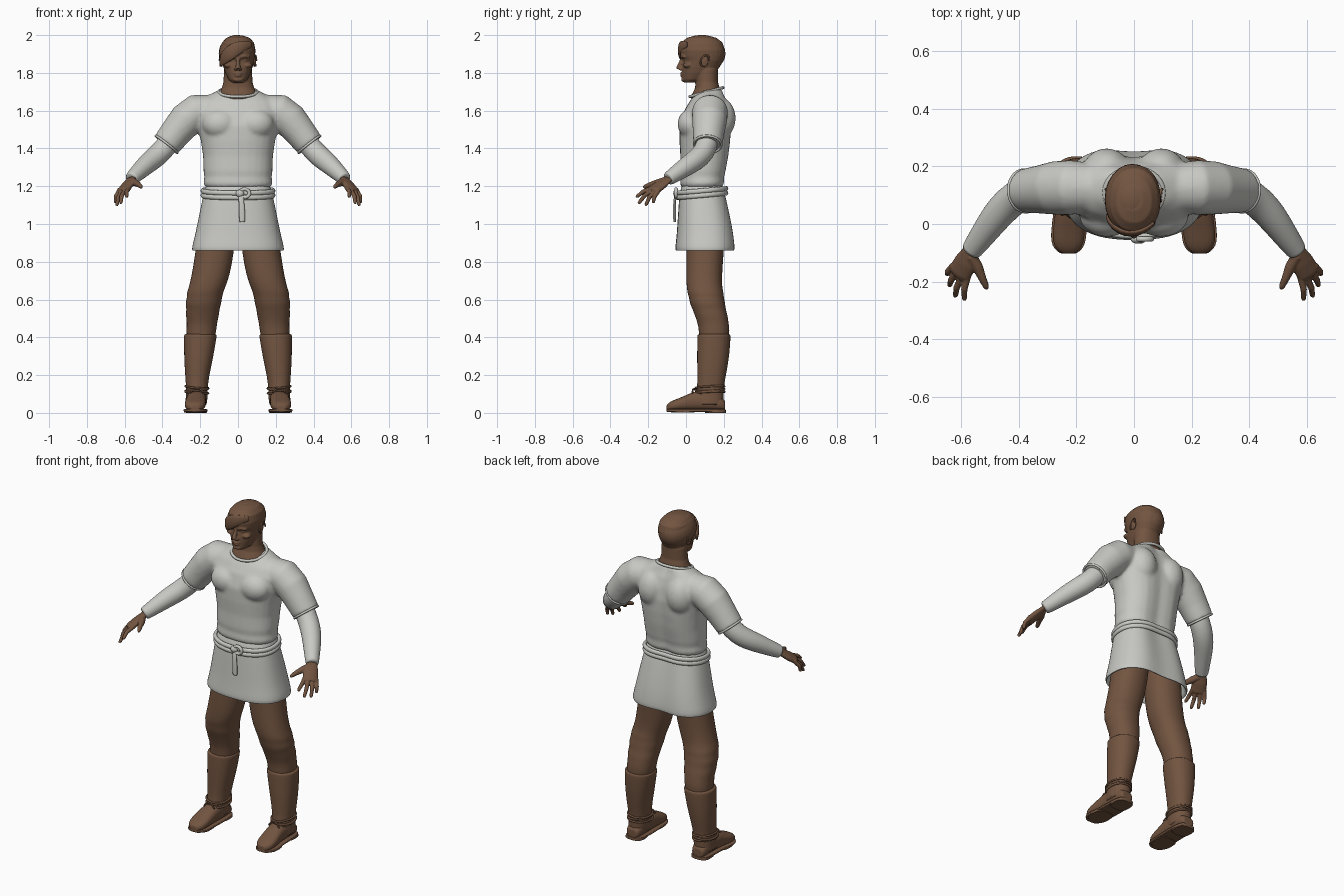
import bpy
import bmesh
import math
from mathutils import Vector, Matrix

default_cube = bpy.data.objects.get("Cube")
if default_cube:
    bpy.data.objects.remove(default_cube, do_unlink=True)


def make_material(name, color):
    material = bpy.data.materials.new(name)
    material.use_nodes = True
    material.diffuse_color = color
    shader = material.node_tree.nodes["Principled BSDF"]
    shader.inputs["Base Color"].default_value = color
    shader.inputs["Roughness"].default_value = 0.8
    return material


BROWN = make_material("warm brown", (0.17, 0.09, 0.052, 1))
CLOTH = make_material("pale grey cloth", (0.58, 0.58, 0.55, 1))


def ring(center, u, v, power=2.0, groove=0.0, count=28):
    """Superellipse cross-section; groove presses in the middle of the back."""
    points = []
    for i in range(count):
        a = math.tau * i / count
        c, s = math.cos(a), math.sin(a)
        p = Vector(center)
        p += Vector(u) * math.copysign(abs(c) ** (2 / power), c)
        p += Vector(v) * math.copysign(abs(s) ** (2 / power), s)
        if s > 0:
            p.y -= groove * math.exp(-(c / 0.25) ** 2)
        points.append(p)
    return points


def loft(bm, rings, closed=False):
    if not closed:  # small inner rings keep the end caps crisp
        def inset(r):
            mid = sum(r, Vector()) / len(r)
            return [mid.lerp(p, 0.85) for p in r]
        rings = [inset(rings[0])] + rings + [inset(rings[-1])]
    rows = [[bm.verts.new(p) for p in r] for r in rings]
    n = len(rows[0])
    pairs = list(zip(rows, rows[1:])) + ([(rows[-1], rows[0])] if closed else [])
    for a, b in pairs:
        for i in range(n):
            j = (i + 1) % n
            bm.faces.new((a[i], a[j], b[j], b[i]))
    if not closed:
        bm.faces.new(rows[0])
        bm.faces.new(rows[-1])


def level(z, x0, x1, y0, y1, power=2.2, groove=0.0):
    return ring(((x0 + x1) / 2, (y0 + y1) / 2, z), ((x1 - x0) / 2, 0, 0),
                (0, (y1 - y0) / 2, 0), power, groove)


def tube(bm, points, radii, flat=1.0, side=(0, 0, 1), closed=False, count=16):
    """Sweep an ellipse along points; flat scales it across the side direction."""
    pts = [Vector(p) for p in points]
    n = len(pts)
    if not isinstance(radii, (list, tuple)):
        radii = [radii] * n
    rings = []
    for i, p in enumerate(pts):
        after = pts[(i + 1) % n] if closed else pts[min(i + 1, n - 1)]
        before = pts[i - 1] if closed else pts[max(i - 1, 0)]
        t = (after - before).normalized()
        v = t.cross(Vector(side)).normalized()
        u = v.cross(t).normalized()
        rings.append(ring(p, u * radii[i], v * radii[i] * flat, count=count))
    loft(bm, rings, closed)


def ball(bm, center, size):
    matrix = Matrix.Translation(center) @ Matrix.Diagonal((*size, 1))
    bmesh.ops.create_uvsphere(bm, u_segments=24, v_segments=16, radius=1, matrix=matrix)


def finish(name, bm, material, mirror=False, voxel=0, smooth=3, subdivide=True):
    bmesh.ops.recalc_face_normals(bm, faces=bm.faces[:])
    mesh = bpy.data.meshes.new(name)
    bm.to_mesh(mesh)
    bm.free()
    mesh.materials.append(material)
    obj = bpy.data.objects.new(name, mesh)
    bpy.context.collection.objects.link(obj)
    bpy.ops.object.select_all(action="DESELECT")
    obj.select_set(True)
    bpy.context.view_layer.objects.active = obj
    bpy.ops.object.shade_smooth_by_angle(angle=math.radians(65))
    if mirror:
        obj.modifiers.new("Mirror", "MIRROR").use_mirror_merge = False
    if voxel:
        fuse = obj.modifiers.new("Fuse", "REMESH")
        fuse.mode = "VOXEL"
        fuse.voxel_size = voxel
        fuse.use_smooth_shade = True
        relax = obj.modifiers.new("Relax", "SMOOTH")
        relax.factor = 0.5
        relax.iterations = smooth
    elif subdivide:
        sub = obj.modifiers.new("Subdivide", "SUBSURF")
        sub.levels = sub.render_levels = 1
    return obj


# Shirt body with sleeves, shoulder blades and chest fused into one cloth
bm = bmesh.new()
TORSO = [(1.195, .172, -.025, .2), (1.215, .184, -.032, .212), (1.25, .178, -.028, .212),
         (1.28, .183, -.032, .22), (1.36, .185, -.03, .235), (1.44, .197, -.035, .245),
         (1.52, .215, -.035, .25), (1.6, .23, -.01, .24), (1.65, .21, .02, .225),
         (1.69, .14, .05, .205), (1.712, .095, .08, .197)]
loft(bm, [level(z, -w, w, f, b, 2.3, .018) for z, w, f, b in TORSO])
SLEEVE = [(.14, .125, 1.6), (.22, .127, 1.593), (.275, .125, 1.55), (.325, .12, 1.49), (.378, .115, 1.422)]
for s in (1, -1):
    tube(bm, [(s * x, y, z) for x, y, z in SLEEVE], [.085, .095, .093, .084, .077],
         side=(0, 1, 0), count=28)
    ball(bm, (s * .095, .18, 1.56), (.085, .083, .11))
    ball(bm, (s * .095, .03, 1.53), (.095, .075, .08))
finish("shirt", bm, CLOTH, voxel=.009, smooth=8)

# Sleeve hems and undersleeves
bm = bmesh.new()
along = (Vector(SLEEVE[-1]) - Vector(SLEEVE[-2])).normalized()
across = along.cross(Vector((0, 1, 0))).normalized()
tube(bm, ring(SLEEVE[-1], across * .073, along.cross(across) * .073), .007, side=along, closed=True, count=8)
finish("sleeve_hem", bm, CLOTH, mirror=True)
bm = bmesh.new()
tube(bm, [(.33, .12, 1.48), (.385, .11, 1.405), (.435, .075, 1.355), (.48, .025, 1.32),
          (.53, -.045, 1.272), (.566, -.095, 1.238)],
     [.056, .059, .058, .054, .044, .037], count=24)
finish("undersleeve", bm, CLOTH, mirror=True)

# Collar
bm = bmesh.new()
tube(bm, ring((0, .108, 1.698), (.103, 0, 0), (0, .088, .024)), .009, closed=True, count=8)
finish("collar", bm, CLOTH)

# Tunic skirt, hollow below
bm = bmesh.new()
SKIRT = [(1.21, .17, -.022, .203), (1.17, .18, -.033, .215), (1.13, .19, -.038, .225),
         (1.0, .216, -.046, .255), (.93, .231, -.051, .266), (.875, .246, -.058, .272),
         (.857, .244, -.056, .27), (.857, .233, -.045, .258), (1.0, .2, -.03, .235)]
loft(bm, [level(z, -w, w, f, b, 2.5, .022) for z, w, f, b in SKIRT])
finish("tunic_skirt", bm, CLOTH)

# Belt of two cords, knot and hanging tail
bm = bmesh.new()
for z in (1.152, 1.176):
    tube(bm, ring((0, .09, z), (.189, 0, 0), (0, .133, .012), 2.3, .012), .014, .8, closed=True, count=10)
knot = ring((.035, -.052, 1.163), (.026, 0, 0), (0, 0, .022), count=16)
tube(bm, knot, .01, side=(0, 1, 0), closed=True, count=10)
ball(bm, (.01, -.052, 1.162), (.022, .016, .02))
tube(bm, [(.015, -.052, 1.16), (.018, -.062, 1.12), (.022, -.06, 1.06), (.022, -.06, 1.01)],
     [.014, .014, .017, .015], .5, side=(1, 0, 0))
finish("belt", bm, CLOTH)

# Trouser legs with knee folds
bm = bmesh.new()
LEG = [(1.0, .01, .21, .0, .21), (.85, .02, .225, .004, .2), (.72, .045, .247, .0, .19),
       (.66, .07, .262, .004, .192), (.635, .078, .272, .008, .2), (.61, .085, .27, .016, .2),
       (.58, .088, .28, .02, .208), (.55, .098, .272, .034, .21), (.52, .1, .278, .045, .22),
       (.48, .11, .27, .06, .225), (.44, .114, .274, .068, .232), (.38, .125, .27, .07, .225)]
loft(bm, [level(*row) for row in LEG])
finish("trouser_leg", bm, BROWN, mirror=True)

# Boot shaft
bm = bmesh.new()
SHAFT = [(.417, .116, .282, .064, .232), (.41, .112, .287, .06, .236), (.395, .114, .286, .06, .236),
         (.3, .13, .286, .058, .23), (.2, .152, .28, .06, .212), (.14, .16, .275, .06, .2),
         (.09, .16, .276, .05, .2), (.04, .165, .28, .04, .2)]
loft(bm, [level(*row) for row in SHAFT])
finish("boot_shaft", bm, BROWN, mirror=True)

# Boot foot, sole and heel: sections run from heel to toe
FOOT = [(.207, .22, .035, .06), (.18, .22, .05, .09), (.08, .22, .054, .118), (.03, .222, .052, .105),
        (-.02, .226, .056, .08), (-.06, .228, .055, .066), (-.088, .228, .043, .053), (-.102, .228, .022, .038)]
bm = bmesh.new()
loft(bm, [ring((x, y, .008 + h / 2), (w, 0, 0), (0, 0, h / 2 - .004), 2.5) for y, x, w, h in FOOT])
finish("boot_foot", bm, BROWN, mirror=True)
bm = bmesh.new()
loft(bm, [ring((x, y, .013), (w + .006, 0, 0), (0, 0, .008), 5) for y, x, w, h in FOOT])
loft(bm, [level(z, .165, .277, .1, .212, 3) for z in (0, .003, .018)])
loft(bm, [level(z, .168, .286, -.08, .045, 3) for z in (.001, .004, .016)])
finish("boot_sole", bm, BROWN, mirror=True)

# Ankle ties with a small bow
bm = bmesh.new()
for z, tilt in ((.108, .004), (.122, -.006), (.136, .005)):
    tube(bm, ring((.218, .127, z), (.061, 0, tilt), (0, .077, .004), 2.2), .006, closed=True, count=8)
for s in (1, -1):
    tube(bm, [(.218, .05, .125), (.218 + s * .02, .035, .13), (.218 + s * .035, .034, .105)], .005, count=8)
finish("ankle_tie", bm, BROWN, mirror=True)

# Hands: palm, four fingers and thumb fused
bm = bmesh.new()
spread = Vector((.058, .035, -.02)).normalized()
tube(bm, [(.555, -.08, 1.25), (.567, -.1, 1.233), (.585, -.135, 1.207), (.604, -.168, 1.182), (.61, -.178, 1.172)],
     [.028, .032, .042, .043, .036], .48, side=spread, count=20)
FINGERS = [((.577, -.18, 1.19), (.59, -.265, 1.143)), ((.598, -.182, 1.178), (.622, -.253, 1.108)),
           ((.617, -.168, 1.17), (.642, -.215, 1.098)), ((.632, -.15, 1.17), (.65, -.175, 1.112))]
for base, tip in FINGERS:
    a, b = Vector(base), Vector(tip)
    bend = a.lerp(b, .5) + Vector((.006, -.004, .005))
    tube(bm, [a.lerp(b, -.25), a, bend, a.lerp(b, .9), b], [.011, .0125, .0115, .0095, .006], count=12)
tube(bm, [(.565, -.11, 1.23), (.543, -.15, 1.218), (.526, -.19, 1.208), (.514, -.216, 1.198), (.51, -.226, 1.193)],
     [.02, .019, .014, .011, .006], count=12)
finish("hand", bm, BROWN, mirror=True, voxel=.0035, smooth=3)

# Head, neck and facial features fused
bm = bmesh.new()
NECK = [(1.64, .09, .035, .18), (1.67, .1, .026, .186), (1.69, .1, .034, .186), (1.72, .086, .048, .178),
        (1.75, .077, .05, .17), (1.82, .074, .05, .17)]
SKULL = [(1.75, .032, -.01, .05), (1.765, .05, -.02, .1), (1.8, .067, -.022, .15), (1.83, .077, -.022, .178),
         (1.865, .086, -.015, .196), (1.89, .09, -.029, .204), (1.92, .093, -.034, .206),
         (1.96, .085, -.026, .194), (1.985, .062, .004, .162), (1.997, .03, .045, .12)]
for rows in (NECK, SKULL):
    loft(bm, [level(z, -w, w, f, b) for z, w, f, b in rows])
tube(bm, [(0, -.018, 1.885), (0, -.026, 1.86), (0, -.037, 1.83), (0, -.039, 1.82)],
     [.009, .01, .014, .012], side=(1, 0, 0), count=12)
for z, w in ((1.797, .022), (1.785, .019)):
    ball(bm, (0, -.02, z), (w, .012, .006))
ball(bm, (0, -.012, 1.764), (.026, .014, .012))
for s in (1, -1):
    ball(bm, (s * .012, -.03, 1.82), (.009, .01, .007))
    ball(bm, (s * .034, .002, 1.866), (.018, .015, .009))
    ball(bm, (s * .05, .008, 1.84), (.026, .024, .014))
    tube(bm, [(s * .012, -.022, 1.884), (s * .035, -.02, 1.889), (s * .06, -.003, 1.884)], .009, count=10)
finish("head", bm, BROWN, voxel=.0045, smooth=3)

# Ears with raised rims
bm = bmesh.new()
ball(bm, (.086, .097, 1.862), (.009, .021, .03))
rim = ring((.094, .099, 1.864), (.004, .021, 0), (-.002, .008, .03), count=20)
tube(bm, rim[:15], .005, side=(1, 0, 0), count=8)
finish("ear", bm, BROWN, mirror=True)

# Hair cap trimmed along the hairline
bm = bmesh.new()
ball(bm, (-.006, .085, 1.902), (.096, .124, .099))
cut = bmesh.ops.bisect_plane(bm, geom=bm.verts[:] + bm.edges[:] + bm.faces[:], plane_co=(0, -.03, 1.93),
                             plane_no=(0, .55, 1), clear_inner=True)
rim_edges = [e for e in cut["geom_cut"] if isinstance(e, bmesh.types.BMEdge)]
bmesh.ops.contextual_create(bm, geom=rim_edges)
finish("hair_cap", bm, BROWN, subdivide=False)

# Swept fringe
bm = bmesh.new()
tube(bm, [(.07, .005, 1.95), (.035, -.024, 1.945), (-.01, -.032, 1.928), (-.05, -.022, 1.902),
          (-.08, .006, 1.872), (-.092, .028, 1.84)], [.015, .028, .037, .04, .033, .01], .42, count=20)
finish("hair_fringe", bm, BROWN)
